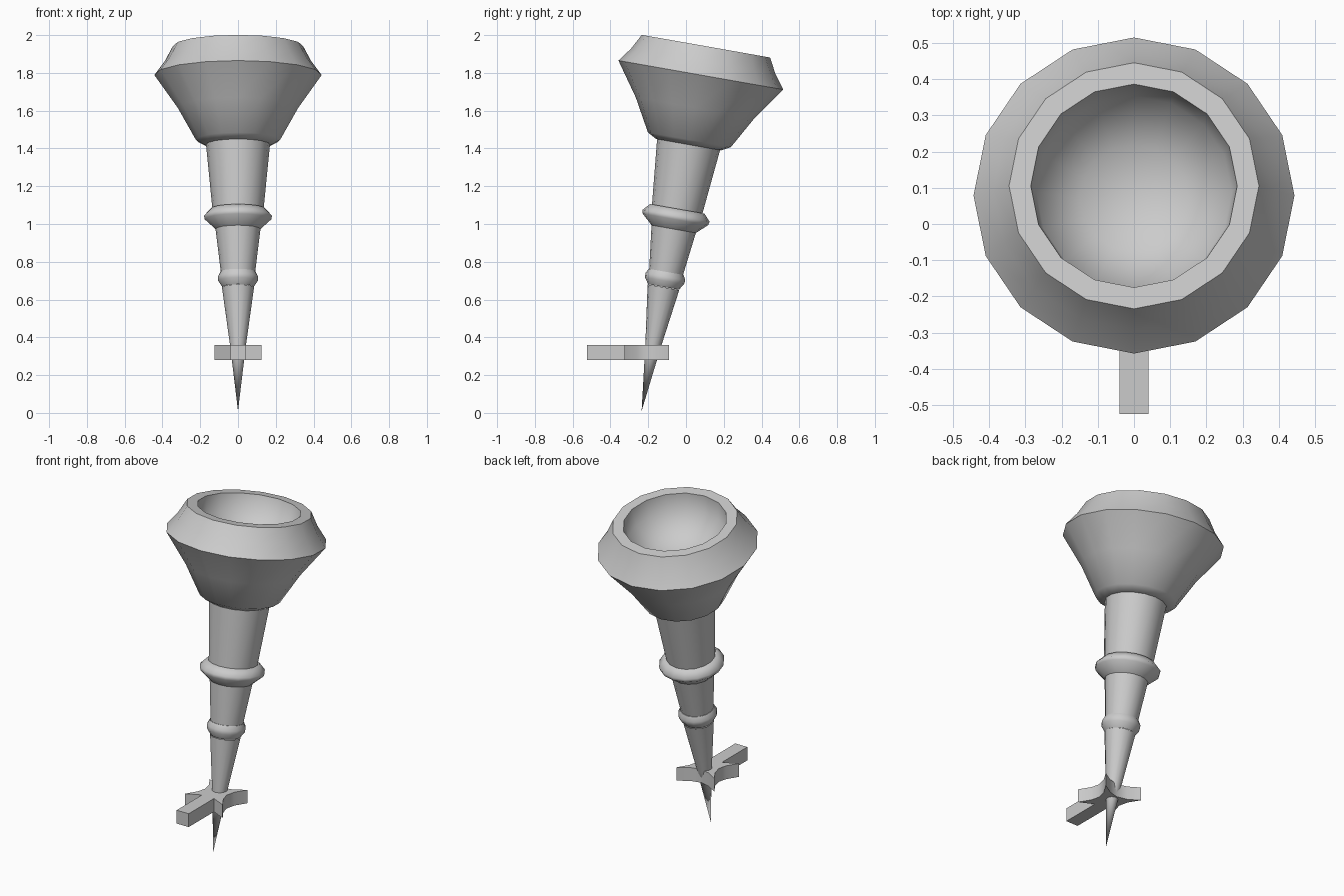
import bpy, bmesh, math
from mathutils import Matrix

if "Cube" in bpy.data.objects:
    bpy.data.objects.remove(bpy.data.objects["Cube"])

SIDES = 16
# leaning axis: starts at the tip and tilts 10 degrees towards +y
LEAN = Matrix.Translation((0, -0.235, 0.01)) @ Matrix.Rotation(math.radians(-10), 4, 'X')


def finish(name, bm, angle):
    bmesh.ops.recalc_face_normals(bm, faces=bm.faces)
    me = bpy.data.meshes.new(name)
    bm.to_mesh(me)
    bm.free()
    ob = bpy.data.objects.new(name, me)
    bpy.context.collection.objects.link(ob)
    bpy.ops.object.select_all(action='DESELECT')
    ob.select_set(True)
    bpy.context.view_layer.objects.active = ob
    bpy.ops.object.shade_smooth_by_angle(angle=math.radians(angle))
    return ob


def lathe(name, profile, angle=60):
    """Revolve (radius, height) points around the leaning axis."""
    bm = bmesh.new()
    rings = []
    for r, h in profile:
        n = 1 if r == 0 else SIDES
        rings.append([bm.verts.new((r * math.cos(math.tau * i / SIDES),
                                    r * math.sin(math.tau * i / SIDES), h)) for i in range(n)])
    for a, b in zip(rings, rings[1:]):
        for i in range(SIDES):
            j = (i + 1) % SIDES
            quad = [a[i % len(a)], a[j % len(a)], b[j % len(b)], b[i % len(b)]]
            bm.faces.new(list(dict.fromkeys(quad)))
    bm.transform(LEAN)
    return finish(name, bm, angle)


# tapered handle with pointed end
lathe("handle_tip", [(0, 0), (0.041, 0.345), (0.085, 0.665)])
lathe("handle_middle", [(0.09, 0.74), (0.12, 0.985)])
lathe("handle_top", [(0.135, 1.08), (0.17, 1.44)])

# raised collars around the handle
lathe("lower_collar", [(0.083, 0.667), (0.105, 0.70), (0.107, 0.722), (0.094, 0.748), (0.085, 0.748)])
lathe("upper_collar", [(0.118, 0.977), (0.176, 1.03), (0.18, 1.05), (0.146, 1.087), (0.13, 1.087)])

# flared bowl with hollow top
lathe("bowl", [(0.15, 1.435), (0.175, 1.432), (0.223, 1.458), (0.319, 1.63), (0.443, 1.806),
               (0.388, 1.88), (0.345, 1.961), (0.285, 1.961), (0.27, 1.86), (0.15, 1.76), (0, 1.73)])

# flat bracket: concave star head with a bar pointing forward
half = [(0.04, -0.525), (0.04, -0.285), (0.125, -0.325), (0.085, -0.26), (0.072, -0.21),
        (0.085, -0.155), (0.125, -0.09), (0.06, -0.13)]
outline = half + [(0, -0.145)] + [(-x, y) for x, y in reversed(half)]
bm = bmesh.new()
face = bm.faces.new([bm.verts.new((x, y, 0.28)) for x, y in outline])
ext = bmesh.ops.extrude_face_region(bm, geom=[face])
bmesh.ops.translate(bm, vec=(0, 0, 0.08),
                    verts=[v for v in ext["geom"] if isinstance(v, bmesh.types.BMVert)])
finish("wall_bracket", bm, 40)
